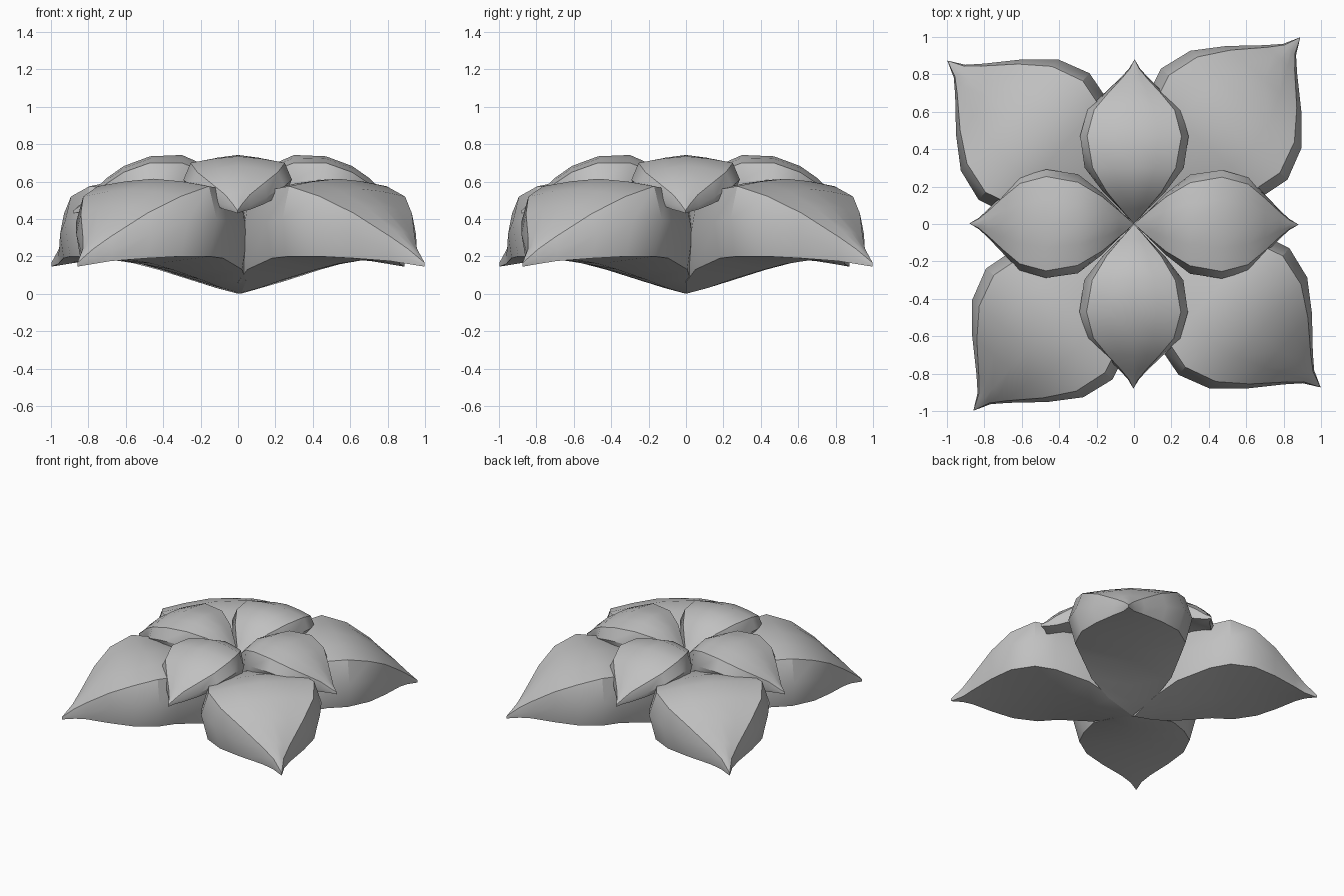
import bpy, bmesh, math

if "Cube" in bpy.data.objects:
    bpy.data.objects.remove(bpy.data.objects["Cube"], do_unlink=True)

# Single plain grey for the whole flower
grey = bpy.data.materials.new("petal_grey")
grey.use_nodes = True
colour = (0.53, 0.53, 0.53, 1)
grey.diffuse_color = colour
grey.node_tree.nodes["Principled BSDF"].inputs["Base Color"].default_value = colour

# Stations from the centre to the tip:
# (distance, top half-width, widest half-width, crown z, top edge z, widest z, bottom rim z, keel z)
UPPER = [
    (0.00, 0.000, 0.000, 0.50, 0.50, 0.40, 0.30, 0.30),
    (0.08, 0.070, 0.075, 0.59, 0.575, 0.46, 0.36, 0.36),
    (0.17, 0.145, 0.165, 0.685, 0.65, 0.53, 0.42, 0.42),
    (0.30, 0.222, 0.265, 0.742, 0.70, 0.60, 0.50, 0.48),
    (0.47, 0.252, 0.290, 0.735, 0.70, 0.61, 0.54, 0.52),
    (0.61, 0.215, 0.250, 0.683, 0.65, 0.575, 0.52, 0.51),
    (0.70, 0.140, 0.160, 0.62, 0.59, 0.52, 0.48, 0.47),
    (0.78, 0.066, 0.076, 0.545, 0.53, 0.475, 0.45, 0.44),
    (0.83, 0.025, 0.030, 0.49, 0.48, 0.455, 0.44, 0.435),
    (0.88, 0.000, 0.000, 0.445, 0.445, 0.438, 0.43, 0.43),
]
LOWER = [
    (0.00, 0.000, 0.000, 0.40, 0.40, 0.20, 0.00, 0.00),
    (0.15, 0.160, 0.190, 0.45, 0.43, 0.25, 0.065, 0.03),
    (0.32, 0.280, 0.325, 0.53, 0.50, 0.32, 0.13, 0.075),
    (0.56, 0.355, 0.410, 0.605, 0.56, 0.38, 0.19, 0.13),
    (0.71, 0.395, 0.450, 0.615, 0.575, 0.40, 0.20, 0.16),
    (0.885, 0.345, 0.395, 0.56, 0.52, 0.385, 0.20, 0.18),
    (1.03, 0.235, 0.268, 0.467, 0.43, 0.32, 0.19, 0.18),
    (1.17, 0.098, 0.115, 0.335, 0.305, 0.235, 0.175, 0.17),
    (1.24, 0.037, 0.046, 0.255, 0.24, 0.195, 0.16, 0.16),
    (1.327, 0.000, 0.000, 0.165, 0.165, 0.155, 0.145, 0.145),
]


def petal(name, stations, angle, shift=0.0):
    """Loft closed cross-sections outward, then turn the petal about z."""
    bm = bmesh.new()
    c, s = math.cos(angle), math.sin(angle)
    rings = []
    for u, tw, mw, crown, edge, mid, rim, keel in stations:
        section = [(f * tw, crown - (crown - edge) * abs(f) ** 1.5)
                   for f in (-1, -0.5, 0, 0.5, 1)]
        # The sides bulge half-way down and tuck in at the bottom
        bw = 0.89 * mw
        section += [(mw, mid), (bw, rim), (0, keel), (-bw, rim), (-mw, mid)]
        rings.append([bm.verts.new((u * c - v * s + shift, u * s + v * c, z))
                      for v, z in section])
    for a, b in zip(rings, rings[1:]):
        n = len(a)
        for i in range(n):
            j = (i + 1) % n
            bm.faces.new((a[i], b[i], b[j], a[j]))
    # Close the pointed ends
    bmesh.ops.remove_doubles(bm, verts=bm.verts, dist=0.0005)
    bmesh.ops.recalc_face_normals(bm, faces=bm.faces)
    mesh = bpy.data.meshes.new(name)
    bm.to_mesh(mesh)
    bm.free()
    mesh.materials.append(grey)
    ob = bpy.data.objects.new(name, mesh)
    bpy.context.collection.objects.link(ob)
    bpy.ops.object.select_all(action="DESELECT")
    ob.select_set(True)
    bpy.context.view_layer.objects.active = ob
    bpy.ops.object.shade_smooth_by_angle(angle=math.radians(32))


# Four small upper petals on the axes, four large lower petals between them;
# one diagonal pair of large petals sits slightly to the side
for k, (side, corner) in enumerate([("left", "back_left"), ("back", "back_right"),
                                    ("right", "front_right"), ("front", "front_left")]):
    petal("upper_petal_" + side, UPPER, math.radians(90 * k - 0.2))
    petal("lower_petal_" + corner, LOWER, math.radians(90 * k + 48.8),
          0.015 if k % 2 == 0 else 0.0)
